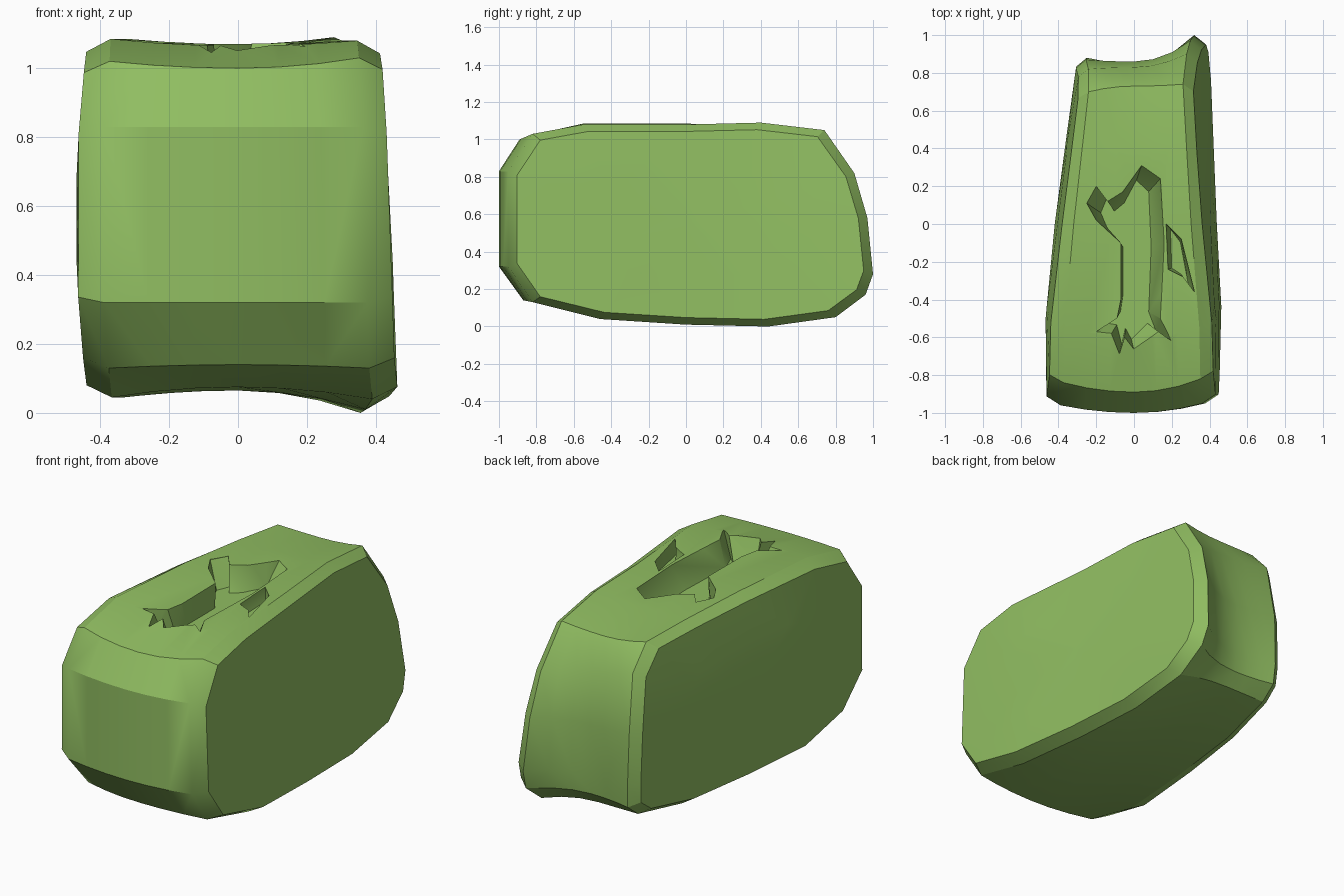
import bpy, bmesh, math

if "Cube" in bpy.data.objects:
    bpy.data.objects.remove(bpy.data.objects["Cube"])

# side profiles (y, z) at the middle, left edge and right edge of the block
MID = [(-1, .32), (-1, .83), (-.89, 1.0), (-.6, 1.065), (0, 1.07), (.4, 1.07), (.73, 1.03), (.83, .88),
       (.86, .58), (.85, .29), (.84, .18), (.78, .11), (.44, .065), (0, .065), (-.46, .075), (-.87, .14)]
LEFT = [(-.96, .32), (-.96, .83), (-.84, 1.02), (-.55, 1.085), (0, 1.085), (.4, 1.07), (.7, 1.05), (.82, .92),
        (.87, .6), (.88, .3), (.87, .18), (.78, .11), (.44, .05), (0, .045), (-.46, .045), (-.8, .13)]
RIGHT = [(-.95, .32), (-.95, .83), (-.82, 1.03), (-.55, 1.08), (0, 1.08), (.4, 1.09), (.74, 1.05), (.9, .82),
         (.97, .58), (1.0, .28), (.96, .17), (.8, .05), (.44, 0), (0, .01), (-.46, .04), (-.82, .13)]

# half widths (y, x) along the top and bottom of each wall
WIDTH = {
    -1: ([(-1, .44), (-.45, .44), (0, .38), (.75, .28), (1, .25)],
         [(-1, .43), (-.45, .43), (0, .39), (.45, .33), (.78, .28), (1, .26)]),
    1: ([(-1, .42), (-.45, .41), (0, .36), (.7, .31), (1, .30)],
        [(-1, .45), (-.45, .465), (.2, .43), (.9, .41), (1, .40)]),
}
BULGE = {-1: .14, 1: .03}


def sample(table, y):
    for (a, p), (b, q) in zip(table, table[1:]):
        if y <= b:
            return p + (q - p) * max(0, y - a) / (b - a)
    return table[-1][1]


def place(t, y, z):
    side = 1 if t > 0 else -1
    top, low = WIDTH[side]
    k = min(1, max(0, z / 1.05))
    w = sample(low, y) * (1 - k) + sample(top, y) * k + BULGE[side] * k * (1 - k)
    return (t * w, y, z)


def make_object(name, bm):
    bmesh.ops.recalc_face_normals(bm, faces=bm.faces)
    mesh = bpy.data.meshes.new(name)
    bm.to_mesh(mesh)
    bm.free()
    ob = bpy.data.objects.new(name, mesh)
    bpy.context.collection.objects.link(ob)
    return ob


# block lofted from the left wall to the right wall
bm = bmesh.new()
rings = []
for t in (-1, -.84, -.56, -.28, 0, .28, .56, .84, 1):
    edge = RIGHT if t > 0 else LEFT
    f = min(1, abs(t) / .84) ** 2
    ring = []
    for (y0, z0), (y1, z1) in zip(MID, edge):
        y, z = y0 + (y1 - y0) * f, z0 + (z1 - z0) * f
        if abs(t) == 1:
            y, z = y * .95, .55 + (z - .55) * .93
        ring.append(bm.verts.new(place(t, y, z)))
    rings.append(ring)
n = len(MID)
for a, b in zip(rings, rings[1:]):
    for i in range(n):
        j = (i + 1) % n
        bm.faces.new((a[i], a[j], b[j], b[i]))
# walls: a half-size inner ring follows the bulge, closed with a fan
for ring, t in ((rings[0], -1), (rings[-1], 1)):
    inner = [bm.verts.new(place(t, v.co.y * .55, .55 + (v.co.z - .55) * .55)) for v in ring]
    hub = bm.verts.new(place(t, 0, .55))
    for i in range(n):
        j = (i + 1) % n
        bm.faces.new((ring[i], ring[j], inner[j], inner[i]))
        bm.faces.new((inner[i], inner[j], hub))
bmesh.ops.triangulate(bm, faces=bm.faces)
block = make_object("stone_block", bm)


# jagged cracks carved into the top with sloping walls
def crack_cutter(name, outline, depth):
    bm = bmesh.new()
    cx = sum(p[0] for p in outline) / len(outline)
    cy = sum(p[1] for p in outline) / len(outline)

    def ring(sx, sy, z):
        return [bm.verts.new((cx + (x - cx) * sx, cy + (y - cy) * sy, z)) for x, y in outline]
    levels = [ring(1, 1, 1.2), ring(1, 1, 1.07), ring(.65, .86, 1.07 - depth)]
    m = len(outline)
    for a, b in zip(levels, levels[1:]):
        for i in range(m):
            j = (i + 1) % m
            bm.faces.new((a[i], a[j], b[j], b[i]))
    bm.faces.new(levels[0])
    bm.faces.new(levels[-1][::-1])
    bmesh.ops.triangulate(bm, faces=bm.faces)
    return make_object(name, bm)


MAIN = [(-.25, .11), (-.2, .2), (-.14, .12), (-.06, .17), (.04, .31), (.14, .24), (.16, -.1), (.14, -.5),
        (.2, -.62), (.13, -.57), (0, -.67), (-.05, -.6), (-.08, -.7), (-.12, -.58), (-.2, -.57),
        (-.09, -.5), (-.07, -.4), (-.07, -.1), (-.2, .02)]
SIDE = [(.17, .0), (.25, -.08), (.32, -.36), (.26, -.28), (.18, -.24)]
cutters = [crack_cutter("main_crack_cutter", MAIN, .13), crack_cutter("side_crack_cutter", SIDE, .06)]
for c in cutters:
    mod = block.modifiers.new("crack", 'BOOLEAN')
    mod.operation, mod.object, mod.solver = 'DIFFERENCE', c, 'EXACT'

# apply the carving, then drop the cutters
bpy.context.view_layer.objects.active = block
block.select_set(True)
for mod in list(block.modifiers):
    bpy.ops.object.modifier_apply(modifier=mod.name)
for c in cutters:
    bpy.data.objects.remove(c)

mat = bpy.data.materials.new("moss_green")
mat.diffuse_color = (.28, .51, .12, 1)
mat.use_nodes = True
mat.node_tree.nodes["Principled BSDF"].inputs["Base Color"].default_value = mat.diffuse_color
block.data.materials.clear()
block.data.materials.append(mat)
bpy.ops.object.shade_smooth_by_angle(angle=math.radians(30))
